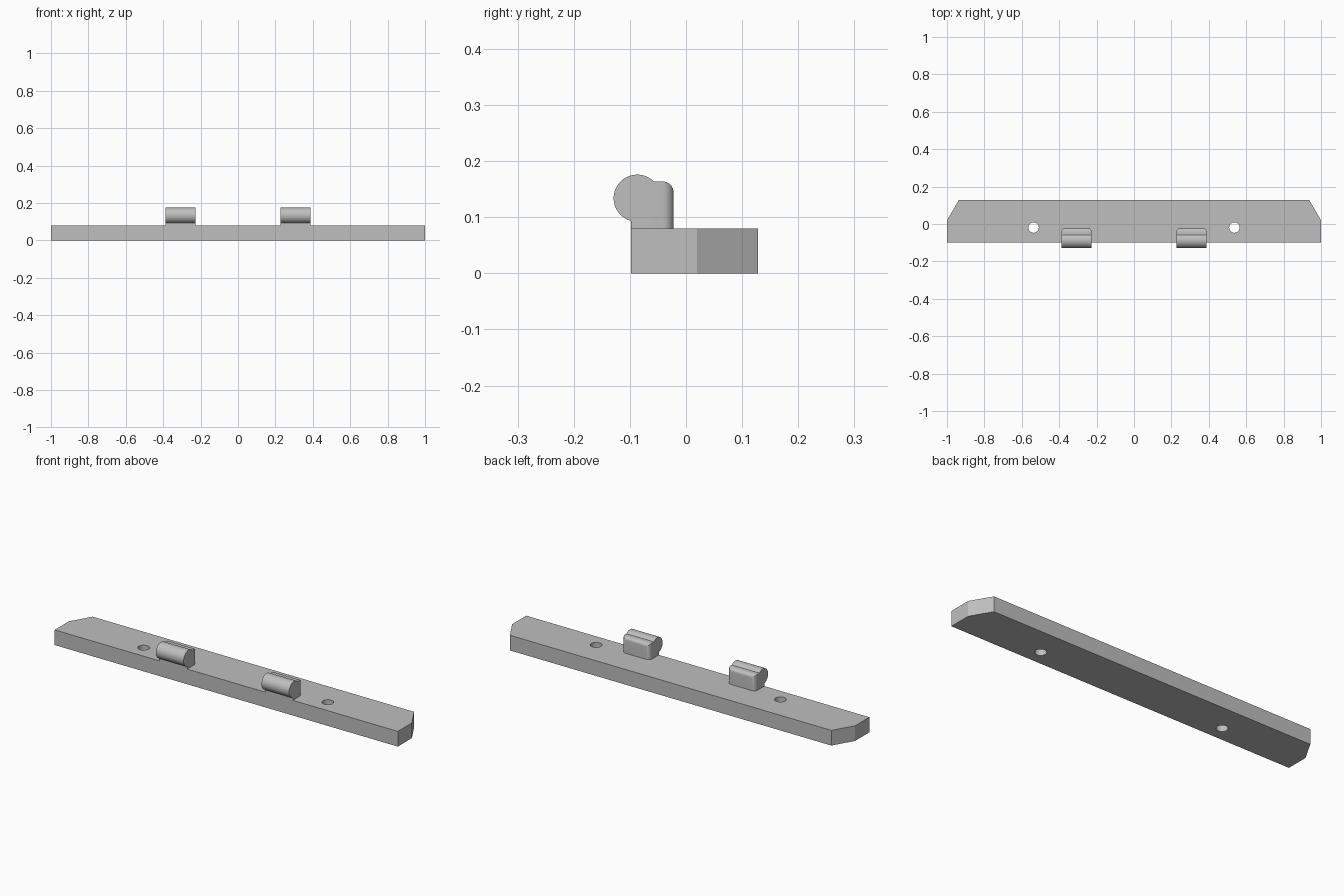
import bpy, bmesh
from math import asin, acos, pi, sin, cos, radians

cube = bpy.data.objects.get("Cube")
if cube:
    bpy.data.objects.remove(cube, do_unlink=True)

grey = bpy.data.materials.new("plain_grey")
grey.use_nodes = True
colour = (0.52, 0.52, 0.52, 1)
grey.diffuse_color = colour
grey.node_tree.nodes["Principled BSDF"].inputs["Base Color"].default_value = colour


def make_object(name, bm):
    bmesh.ops.recalc_face_normals(bm, faces=bm.faces[:])
    mesh = bpy.data.meshes.new(name)
    bm.to_mesh(mesh)
    bm.free()
    mesh.materials.append(grey)
    obj = bpy.data.objects.new(name, mesh)
    bpy.context.collection.objects.link(obj)
    return obj


def extrude_profile(points, direction):
    bm = bmesh.new()
    face = bm.faces.new([bm.verts.new(p) for p in points])
    new = bmesh.ops.extrude_face_region(bm, geom=[face], use_keep_orig=True)["geom"]
    verts = [v for v in new if isinstance(v, bmesh.types.BMVert)]
    bmesh.ops.translate(bm, verts=verts, vec=direction)
    return bm


def smooth(obj):
    bpy.ops.object.select_all(action="DESELECT")
    obj.select_set(True)
    bpy.context.view_layer.objects.active = obj
    bpy.ops.object.shade_smooth_by_angle(angle=radians(30))


front, back, thick = -0.098, 0.128, 0.08

# Base bar with clipped rear corners
outline = [(-1, front), (1, front), (1, 0.02), (0.937, back), (-0.937, back), (-1, 0.02)]
bar = make_object("base_bar", extrude_profile([(x, y, 0) for x, y in outline], (0, 0, thick)))

# Screw holes through the bar
for side, label in ((-1, "right"), (1, "left")):
    bm = bmesh.new()
    bmesh.ops.create_cone(bm, cap_ends=True, segments=32, radius1=0.028, radius2=0.028, depth=0.3)
    bmesh.ops.translate(bm, verts=bm.verts[:], vec=(side * 0.537, -0.019, thick / 2))
    cutter = make_object(label + "_hole_cutter", bm)
    cutter.hide_render = True
    cutter.hide_set(True)
    cut = bar.modifiers.new(label + "_hole", "BOOLEAN")
    cut.operation = "DIFFERENCE"
    cut.solver = "EXACT"
    cut.object = cutter
    bpy.context.view_layer.objects.active = bar
    bpy.ops.object.modifier_apply(modifier=cut.name)
    bpy.data.objects.remove(cutter, do_unlink=True)
smooth(bar)

# Hooks: a round barrel in front of an upright stem, as one profile
cy, cz, radius = -0.087, 0.134, 0.042
stem_back, stem_top, width = -0.022, 0.164, 0.161
start = asin((stem_top - cz) / radius)
end = 2 * pi - acos((front - cy) / radius)
steps = 36
arc = [start + (end - start) * i / steps for i in range(steps + 1)]
profile = [(front, thick), (stem_back, thick), (stem_back, stem_top)]
profile += [(cy + radius * cos(a), cz + radius * sin(a)) for a in arc]

for side, label in ((-1, "right"), (1, "left")):
    x = side * 0.3075 - width / 2
    bm = extrude_profile([(x, y, z) for y, z in profile], (width, 0, 0))
    # Round the rear edges of the stem
    rear = [e for e in bm.edges
            if all(abs(v.co.y - stem_back) < 1e-5 for v in e.verts)
            and any(v.co.z > thick + 0.01 for v in e.verts)]
    bmesh.ops.bevel(bm, geom=rear, offset=0.02, segments=8, profile=0.5, affect="EDGES")
    smooth(make_object(label + "_hook", bm))
